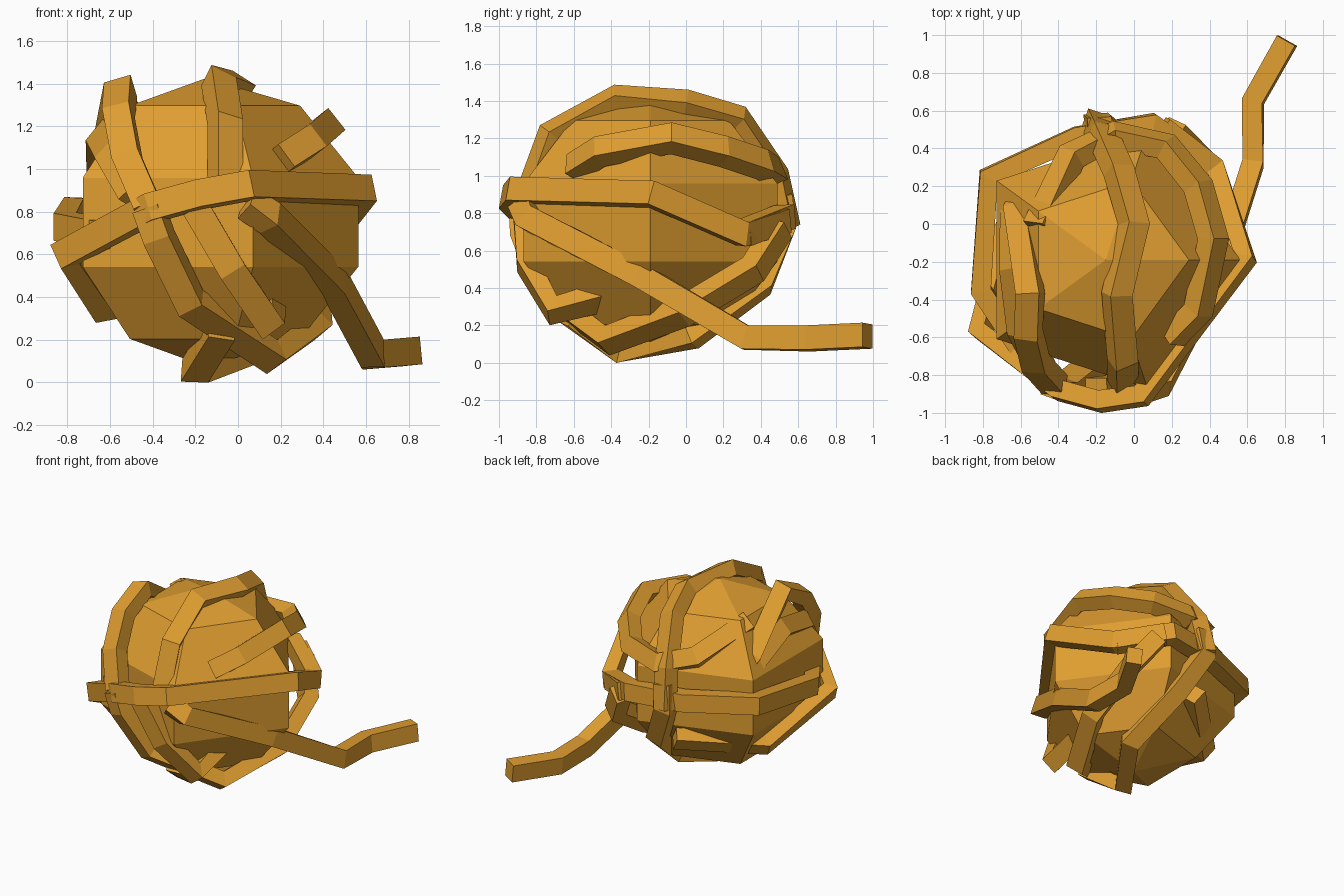
import bpy, bmesh
from mathutils import Vector, Matrix

cube = bpy.data.objects.get("Cube")
if cube:
    bpy.data.objects.remove(cube, do_unlink=True)

CENTRE = Vector((-0.15, -0.19, 0.75))

yarn = bpy.data.materials.new("golden_yarn")
yarn.use_nodes = True
yarn.diffuse_color = (0.74, 0.34, 0.03, 1)
yarn.node_tree.nodes["Principled BSDF"].inputs["Base Color"].default_value = (0.74, 0.34, 0.03, 1)


def finish(name, bm):
    bmesh.ops.recalc_face_normals(bm, faces=bm.faces)
    mesh = bpy.data.meshes.new(name)
    bm.to_mesh(mesh)
    bm.free()
    mesh.materials.append(yarn)
    obj = bpy.data.objects.new(name, mesh)
    bpy.context.collection.objects.link(obj)
    return obj


def strand(name, path, width=0.13, depth=0.11, facing=None, lean=0):
    """Sweep a rectangular strand along a path, its flat side facing out from the ball.
    A lean tips the flat side towards +x."""
    pts = [Vector(p) for p in path]
    bm = bmesh.new()
    rings = []
    for i, p in enumerate(pts):
        before = (p - pts[i - 1]).normalized() if i else Vector()
        after = (pts[i + 1] - p).normalized() if i < len(pts) - 1 else Vector()
        tangent = (before + after).normalized()
        out = Vector(facing) if facing else (p - CENTRE).normalized() + Vector((lean, 0, 0))
        out = (out - tangent * out.dot(tangent)).normalized()
        side = tangent.cross(out)
        rings.append([bm.verts.new(p + side * a * width / 2 + out * b * depth / 2)
                      for a, b in ((-1, -1), (1, -1), (1, 1), (-1, 1))])
    for r, s in zip(rings, rings[1:]):
        for k in range(4):
            bm.faces.new((r[k], r[(k + 1) % 4], s[(k + 1) % 4], s[k]))
    bm.faces.new(rings[0])
    bm.faces.new(rings[-1])
    return finish(name, bm)


# Five-sided core of the ball, one corner towards +x
core = bmesh.new()
bmesh.ops.create_uvsphere(core, u_segments=5, v_segments=5, radius=0.75)
corner = max((v.co for v in core.verts), key=lambda co: co.xy.length)
turn = Vector((1, 0)).angle_signed(corner.xy)
bmesh.ops.rotate(core, verts=core.verts, matrix=Matrix.Rotation(turn, 3, "Z"))
bmesh.ops.scale(core, vec=(1, 1, 0.9), verts=core.verts)
bmesh.ops.translate(core, vec=CENTRE, verts=core.verts)
finish("ball_core", core)

# Loose strand round the middle
strand("waist_strand", [(-0.2, 0.42, 0.45), (-0.66, -0.02, 0.36), (-0.81, -0.57, 0.6),
                        (-0.4, -0.88, 0.82), (-0.18, -0.94, 0.88), (0.04, -0.91, 0.92),
                        (0.59, -0.18, 0.9), (0.43, 0.3, 0.69), (0.15, 0.52, 0.76)], depth=0.1)

# Strand round the back that dives under the front
strand("back_strand", [(0.42, 0.3, 0.69), (0.1, 0.53, 0.78), (-0.3, 0.46, 0.78), (-0.77, 0.25, 0.8),
                       (-0.81, -0.35, 0.73), (-0.6, -0.66, 0.69)])
strand("under_strand", [(-0.42, -0.87, 0.82), (-0.37, -0.87, 0.68), (-0.22, -0.75, 0.37),
                        (0.16, -0.42, 0.12), (0.36, -0.02, 0.27), (0.34, 0.36, 0.5), (0.2, 0.5, 0.72)])

# Strand over the top, down the back and beneath
strand("top_strand", [(-0.06, -0.84, 0.88), (-0.06, -0.72, 1.22), (-0.09, -0.37, 1.41),
                      (0.0, 0.0, 1.38), (-0.08, 0.28, 1.3), (-0.17, 0.48, 1.0), (-0.2, 0.54, 0.72)],
       lean=0.4)
strand("lower_strand", [(-0.18, 0.51, 0.9), (-0.2, 0.53, 0.72), (-0.05, 0.41, 0.42),
                        (0.06, 0.03, 0.14), (-0.2, -0.35, 0.055), (-0.08, -0.62, 0.25)])

# Strands on the upper left and right
strand("upper_right_strand", [(-0.42, -0.85, 0.82), (-0.52, -0.74, 1.05), (-0.56, -0.58, 1.26),
                              (-0.55, -0.37, 1.37), (-0.61, 0.08, 1.06), (-0.54, 0.2, 0.92)],
       lean=0.3)
strand("side_strand", [(-0.48, -0.78, 0.88), (-0.59, -0.57, 1.07), (-0.63, -0.24, 1.15),
                       (-0.63, 0.1, 1.0), (-0.5, 0.25, 0.88)])
strand("upper_left_strand", [(0.2, -0.6, 1.04), (0.34, -0.46, 1.13), (0.42, -0.08, 1.2),
                             (0.34, 0.2, 1.13), (0.17, 0.41, 1.06), (-0.1, 0.47, 1.02),
                             (-0.33, 0.36, 1.08), (-0.51, -0.02, 1.25)])

# Short front strand and the loose tail
strand("front_strand", [(-0.2, -0.87, 0.82), (-0.03, -0.85, 0.53), (0.14, -0.71, 0.28),
                        (0.14, -0.42, 0.36)])
strand("tail_strand", [(0.04, -0.87, 0.84), (0.15, -0.84, 0.77), (0.45, -0.25, 0.47),
                       (0.63, 0.32, 0.135), (0.63, 0.65, 0.13), (0.81, 0.97, 0.145)],
       facing=(1, -0.3, 0.1))
